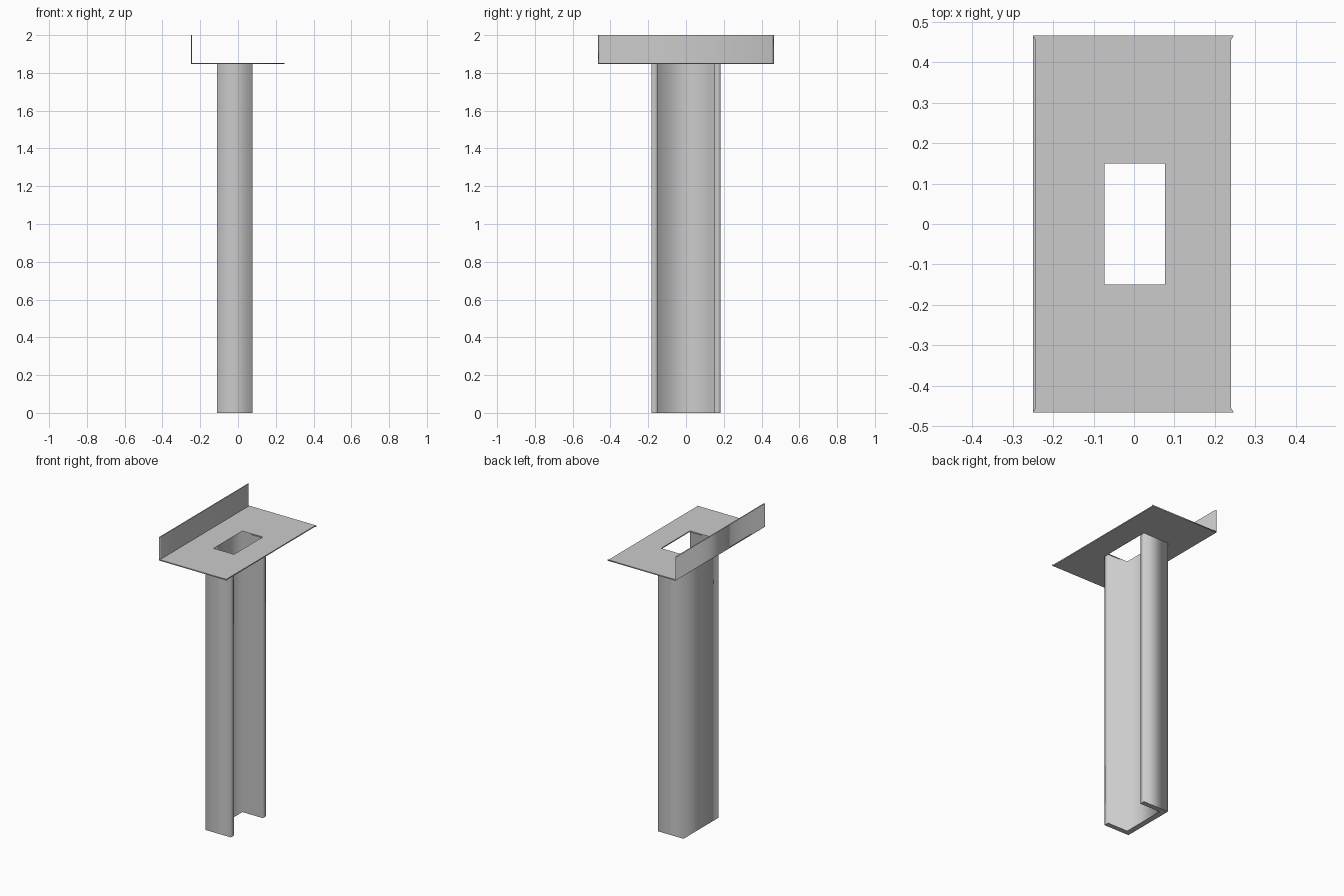
import bpy

if "Cube" in bpy.data.objects:
    bpy.data.objects.remove(bpy.data.objects["Cube"])


def prism(name, outlines, z0, z1):
    """Extrude flat outlines (first outer, then holes) from z0 to z1."""
    curve = bpy.data.curves.new(name, 'CURVE')
    curve.dimensions = '2D'
    curve.fill_mode = 'BOTH'
    curve.extrude = (z1 - z0) / 2
    for pts in outlines:
        s = curve.splines.new('POLY')
        s.points.add(len(pts) - 1)
        for p, (x, y) in zip(s.points, pts):
            p.co = (x, y, 0, 1)
        s.use_cyclic_u = True
    ob = bpy.data.objects.new(name, curve)
    ob.location.z = (z0 + z1) / 2
    bpy.context.collection.objects.link(ob)
    bpy.ops.object.select_all(action='DESELECT')
    ob.select_set(True)
    bpy.context.view_layer.objects.active = ob
    bpy.ops.object.convert(target='MESH')
    return bpy.context.object


def mirrored(half):
    """Complete an outline symmetric in y from its +y half."""
    return half + [(x, -y) for x, y in reversed(half)]


SHEET_LOW, SHEET_TOP = 1.846, 1.853

# U-shaped channel post, open towards +x
prism("channel_post",
      [mirrored([(-0.073, 0.15), (0.076, 0.15), (0.076, 0.183), (-0.11, 0.183)])],
      0, SHEET_LOW)

# Thin top plate with mitred right corners and a rectangular hole
prism("top_plate",
      [mirrored([(0.24, 0.455), (0.247, 0.466), (-0.25, 0.466)]),
       mirrored([(0.076, 0.15), (-0.073, 0.15)])],
      SHEET_LOW, SHEET_TOP)

# Upstand along the left edge with mitred ends
prism("upstand",
      [mirrored([(-0.243, 0.455), (-0.25, 0.466)])],
      SHEET_TOP, 2.0)
